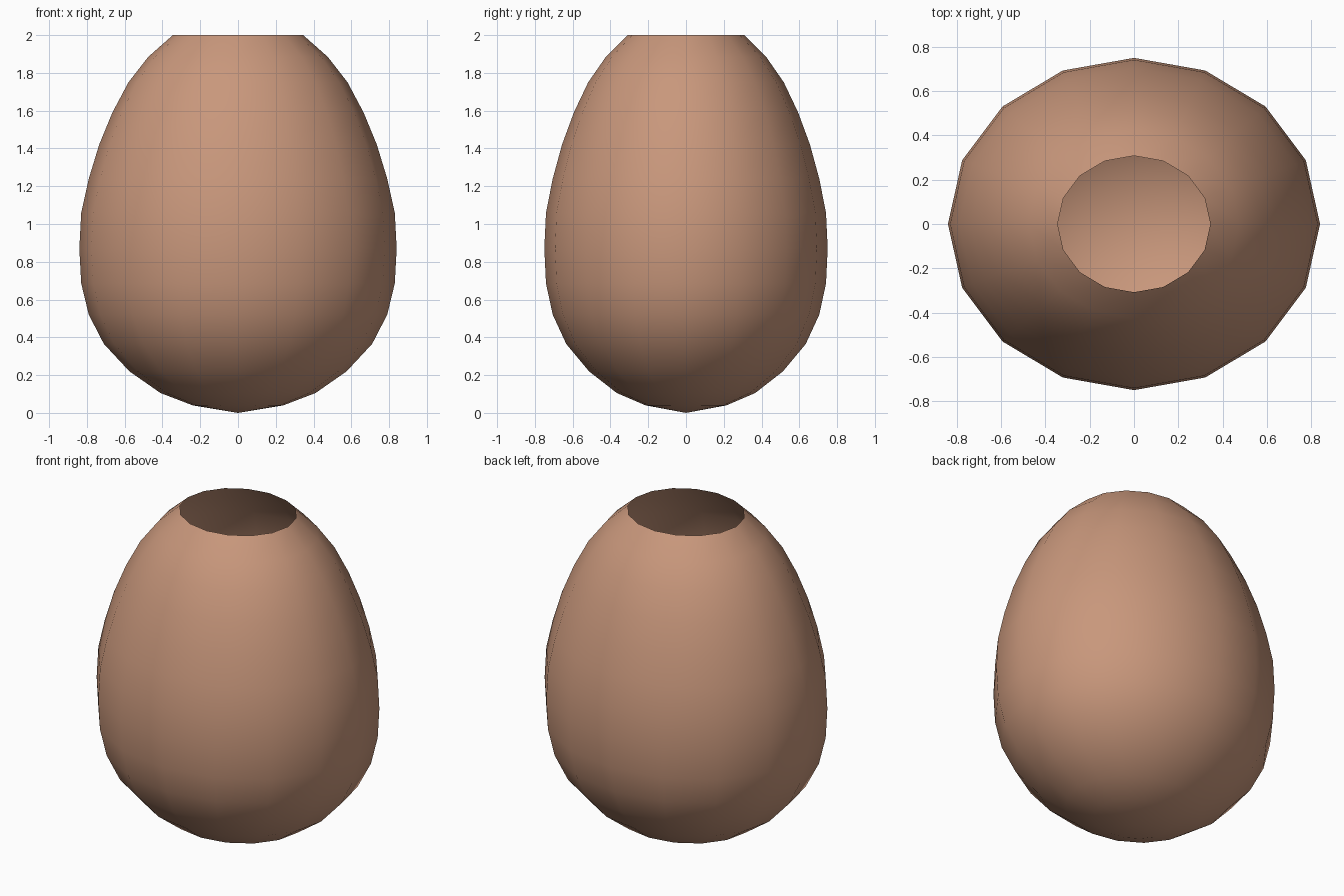
import bpy, bmesh
from math import cos, sin, pi

if "Cube" in bpy.data.objects:
    bpy.data.objects.remove(bpy.data.objects["Cube"])

SEGMENTS = 16
DEPTH_RATIO = 0.893  # slightly flattened front to back

# Half-profile of the open egg: (radius, height), bottom ring to open rim
PROFILE = [(0.24, 0.04), (0.41, 0.105), (0.575, 0.22), (0.71, 0.365),
           (0.79, 0.52), (0.83, 0.685), (0.84, 0.87), (0.83, 1.06),
           (0.79, 1.24), (0.735, 1.42), (0.665, 1.59), (0.58, 1.75),
           (0.475, 1.885), (0.345, 2.0)]

bm = bmesh.new()
rings = [[bm.verts.new((r * cos(2 * pi * i / SEGMENTS),
                        r * DEPTH_RATIO * sin(2 * pi * i / SEGMENTS), z))
          for i in range(SEGMENTS)] for r, z in PROFILE]
pole = bm.verts.new((0, 0, 0))

# Bottom fan and side walls, top left open
for i in range(SEGMENTS):
    j = (i + 1) % SEGMENTS
    bm.faces.new((pole, rings[0][j], rings[0][i]))
    for low, high in zip(rings, rings[1:]):
        bm.faces.new((low[i], low[j], high[j], high[i]))
for face in bm.faces:
    face.smooth = True

mesh = bpy.data.meshes.new("open_egg_shell")
bm.to_mesh(mesh)
bm.free()
shell = bpy.data.objects.new("open_egg_shell", mesh)
bpy.context.collection.objects.link(shell)

# Warm tan shell
tan = bpy.data.materials.new("tan_shell")
tan.diffuse_color = (0.58, 0.31, 0.20, 1)
tan.use_nodes = True
tan.node_tree.nodes["Principled BSDF"].inputs["Base Color"].default_value = tan.diffuse_color
mesh.materials.append(tan)
